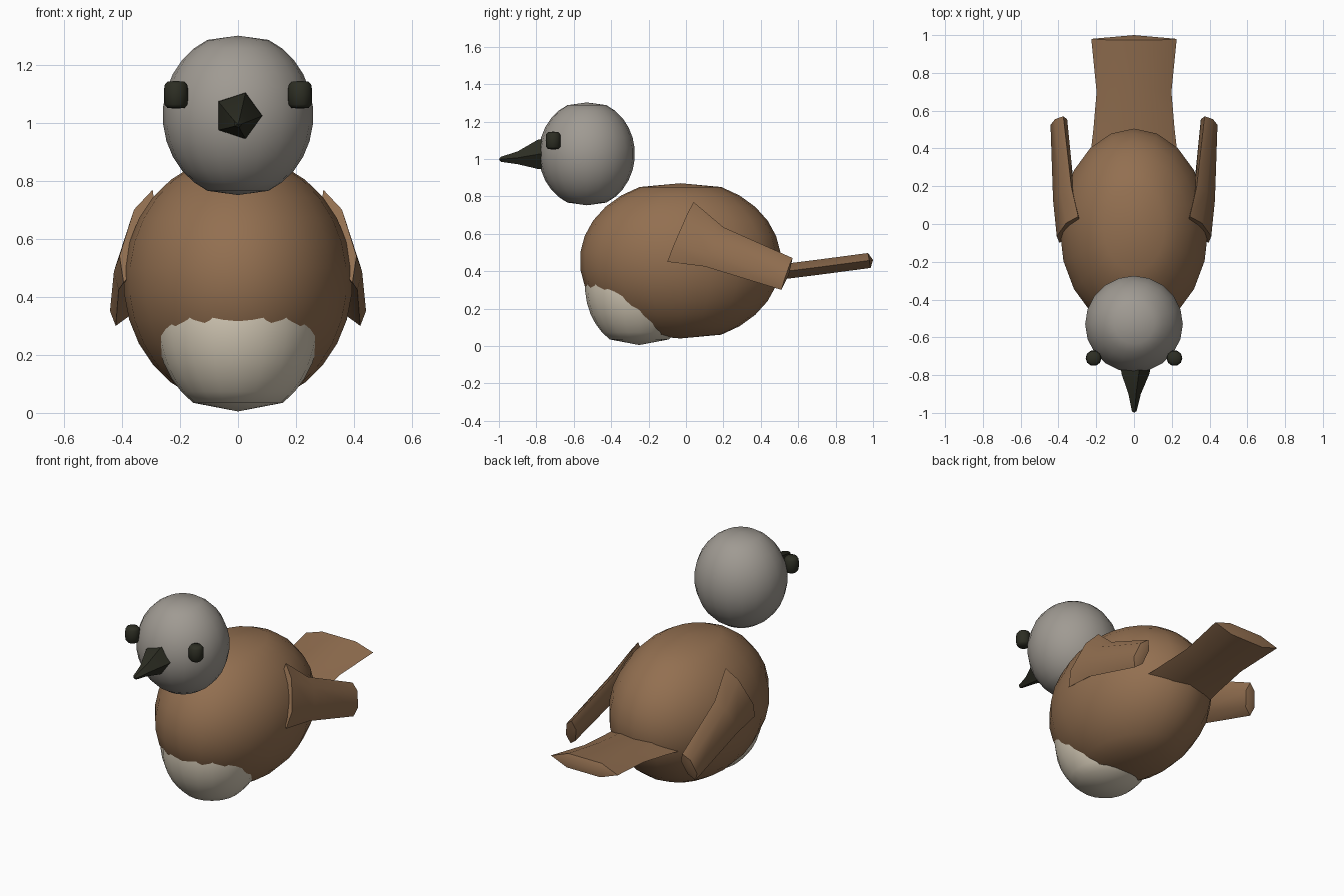
import bpy, bmesh, math
from mathutils import Vector

if "Cube" in bpy.data.objects:
    bpy.data.objects.remove(bpy.data.objects["Cube"])


def material(name, rgb):
    m = bpy.data.materials.new(name)
    m.diffuse_color = (*rgb, 1)
    m.use_nodes = True
    m.node_tree.nodes["Principled BSDF"].inputs["Base Color"].default_value = m.diffuse_color
    return m


BROWN = material("brown feathers", (0.29, 0.16, 0.081))
GREY = material("grey feathers", (0.35, 0.325, 0.29))
CREAM = material("cream feathers", (0.66, 0.59, 0.47))
DARK = material("dark horn", (0.026, 0.027, 0.017))


def skin(name, rings, start, end, mat, smooth_angle=180):
    """Join rings of points into a closed skin with a pole at each end."""
    bm = bmesh.new()
    loops = [[bm.verts.new(p) for p in ring] for ring in rings]
    n = len(loops[0])
    for a, b in zip(loops, loops[1:]):
        for i in range(n):
            j = (i + 1) % n
            bm.faces.new((a[i], a[j], b[j], b[i]))
    for loop, pole in ((loops[0], start), (loops[-1], end)):
        v = bm.verts.new(pole)
        for i in range(n):
            bm.faces.new((loop[i], loop[(i + 1) % n], v))
    bmesh.ops.recalc_face_normals(bm, faces=bm.faces)
    me = bpy.data.meshes.new(name)
    bm.to_mesh(me)
    bm.free()
    me.materials.append(mat)
    ob = bpy.data.objects.new(name, me)
    bpy.context.collection.objects.link(ob)
    bpy.ops.object.select_all(action='DESELECT')
    ob.select_set(True)
    bpy.context.view_layer.objects.active = ob
    bpy.ops.object.shade_smooth_by_angle(angle=math.radians(smooth_angle))
    return ob


def blunt_ball(name, centre, radii, pole, cap, mat, segments=20, steps=11):
    """Ellipsoid whose ends are nearly flat beyond the cap angle (degrees)."""
    c = Vector(centre)
    rings = []
    for k in range(steps + 1):
        t = math.radians(cap + (180 - 2 * cap) * k / steps)
        rings.append([c + Vector((radii[0] * math.sin(t) * math.cos(a),
                                  radii[1] * math.sin(t) * math.sin(a),
                                  radii[2] * math.cos(t)))
                      for a in (2 * math.pi * i / segments for i in range(segments))])
    up = Vector((0, 0, pole))
    return skin(name, rings, c + up, c - up, mat)


def oval(centre, u, v, sides):
    c, u, v = Vector(centre), Vector(u), Vector(v)
    return [c + u * math.cos(a) + v * math.sin(a)
            for a in (2 * math.pi * i / sides for i in range(sides))]


# Body, belly patch and head
blunt_ball("body", (0, -0.03, 0.455), (0.395, 0.538, 0.432), 0.415, 24, BROWN)
blunt_ball("belly", (0, -0.25, 0.32), (0.285, 0.29, 0.34), 0.315, 33, CREAM)
blunt_ball("head", (0, -0.53, 1.027), (0.26, 0.257, 0.285), 0.275, 24, GREY)

# Five-sided beak
beak = [oval((0, y, z), (r, 0, 0), (0, 0, r), 5)
        for y, z, r in ((-0.75, 1.027, 0.085), (-0.79, 1.025, 0.083),
                        (-0.90, 1.006, 0.036), (-0.99, 0.998, 0.014))]
skin("beak", beak, (0, -0.75, 1.027), (0, -1.0, 0.998), DARK, 40)

# Eyes and wings on both sides
for s, side in ((1, "right"), (-1, "left")):
    eye = [oval((s * 0.214, -0.71, z), (r, 0, 0), (0, r, 0), 10)
           for z, r in ((1.053, 0.030), (1.065, 0.040), (1.098, 0.042),
                        (1.131, 0.040), (1.143, 0.030))]
    skin(side + "_eye", eye, (s * 0.214, -0.71, 1.050), (s * 0.214, -0.71, 1.146), DARK)

    # section: centre, half width vector, half thickness
    sections = (((0.345, -0.03, 0.61), (-0.05, 0.07, 0.16), 0.045),
                ((0.372, 0.15, 0.53), (-0.04, 0.05, 0.105), 0.042),
                ((0.398, 0.54, 0.385), (-0.024, 0.03, 0.085), 0.037))
    wing = [oval((s * c[0], c[1], c[2]), (s * w[0], w[1], w[2]),
                 (s * t, 0, 0.3 * t), 6) for c, w, t in sections]
    skin(side + "_wing", wing, (s * 0.345, -0.03, 0.61), (s * 0.398, 0.55, 0.38),
         BROWN, 50)

# Flat flared tail
tail = [oval((0, y, z), (w, 0, 0), (0, -0.008, 0.046), 6)
        for y, z, w in ((0.33, 0.37, 0.235), (0.50, 0.395, 0.215),
                        (0.70, 0.42, 0.198), (0.98, 0.457, 0.226))]
skin("tail", tail, (0, 0.33, 0.37), (0, 1.0, 0.46), BROWN, 50)
